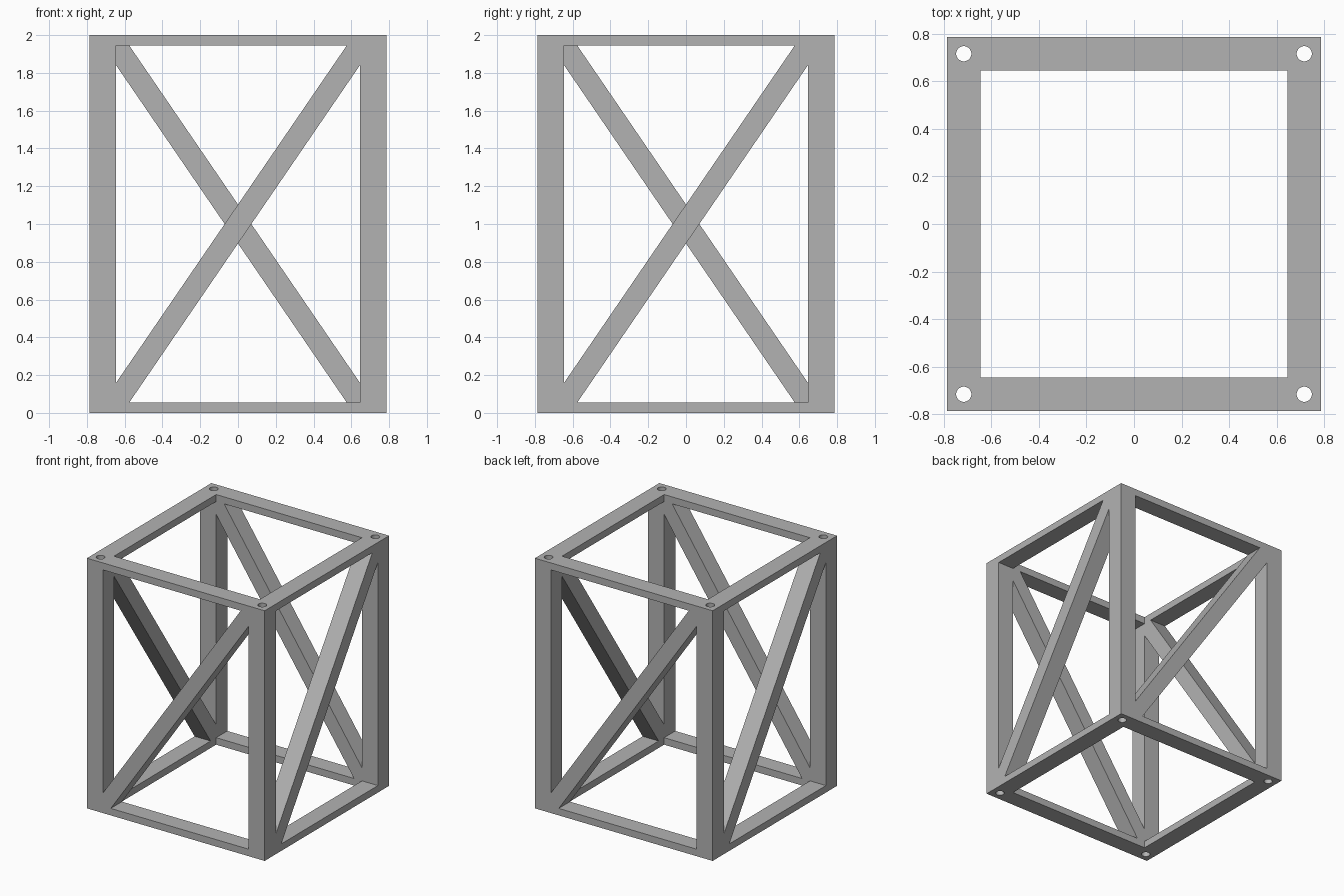
import bpy
import bmesh
from math import pi
from mathutils import Matrix

old = bpy.data.objects.get("Cube")
if old:
    bpy.data.objects.remove(old, do_unlink=True)

HALF = 0.786      # outer half width
INNER = 0.645     # inner half width
HEIGHT = 2.0
RAIL = 0.056      # rail height
HOLE = 0.715      # bolt hole offset from the centre
TIP_X = 0.575     # where a brace edge meets a rail
TIP_Z = 0.16      # where a brace edge meets a post

grey = bpy.data.materials.new("grey")
grey.use_nodes = True
colour = (0.45, 0.45, 0.45, 1)
grey.diffuse_color = colour
grey.node_tree.nodes["Principled BSDF"].inputs["Base Color"].default_value = colour


def make_object(name, bm):
    bmesh.ops.recalc_face_normals(bm, faces=bm.faces)
    mesh = bpy.data.meshes.new(name)
    bm.to_mesh(mesh)
    bm.free()
    mesh.materials.append(grey)
    obj = bpy.data.objects.new(name, mesh)
    bpy.context.collection.objects.link(obj)
    return obj


def box(name, half, low, high):
    bm = bmesh.new()
    size = Matrix.Diagonal((2 * half, 2 * half, high - low, 1))
    bmesh.ops.create_cube(bm, size=1, matrix=Matrix.Translation((0, 0, (low + high) / 2)) @ size)
    return make_object(name, bm)


def cylinder(name, radius, x, y):
    bm = bmesh.new()
    bmesh.ops.create_cone(bm, cap_ends=True, segments=32, radius1=radius, radius2=radius,
                          depth=HEIGHT + 0.4, matrix=Matrix.Translation((x, y, HEIGHT / 2)))
    return make_object(name, bm)


def side_prism(name, profile, angle):
    # Triangle in the x-z plane, pushed through the front wall, turned to its side
    bm = bmesh.new()
    face = bm.faces.new([bm.verts.new((x, -HALF - 0.2, z)) for x, z in profile])
    extruded = bmesh.ops.extrude_face_region(bm, geom=[face])["geom"]
    verts = [v for v in extruded if isinstance(v, bmesh.types.BMVert)]
    bmesh.ops.translate(bm, verts=verts, vec=(0, 0.5, 0))
    bmesh.ops.rotate(bm, verts=bm.verts, cent=(0, 0, 0), matrix=Matrix.Rotation(angle, 3, "Z"))
    return make_object(name, bm)


# Solid block, and the shapes cut away to leave posts, rails and braces
frame = box("braced_frame", HALF, 0, HEIGHT)
cutters = [box("shaft_cutter", INNER, -0.2, HEIGHT + 0.2)]

upper_opening = [(-INNER, TIP_Z), (TIP_X, HEIGHT - RAIL), (-INNER, HEIGHT - RAIL)]
lower_opening = [(-x, HEIGHT - z) for x, z in upper_opening]
for side in range(4):
    for profile in (upper_opening, lower_opening):
        cutters.append(side_prism("opening_cutter", profile, side * pi / 2))

# Bolt holes running down the posts
for x in (-HOLE, HOLE):
    for y in (-HOLE, HOLE):
        cutters.append(cylinder("bolt_hole_cutter", 0.032, x, y))

bpy.context.view_layer.objects.active = frame
for cutter in cutters:
    cutter.hide_render = True
    cut = frame.modifiers.new("cut", "BOOLEAN")
    cut.operation = "DIFFERENCE"
    cut.solver = "EXACT"
    cut.object = cutter
    bpy.ops.object.modifier_apply(modifier=cut.name)
    bpy.data.objects.remove(cutter, do_unlink=True)

# Round hole walls, crisp frame edges
bpy.ops.object.select_all(action="DESELECT")
frame.select_set(True)
bpy.ops.object.shade_smooth_by_angle(angle=pi / 6)
